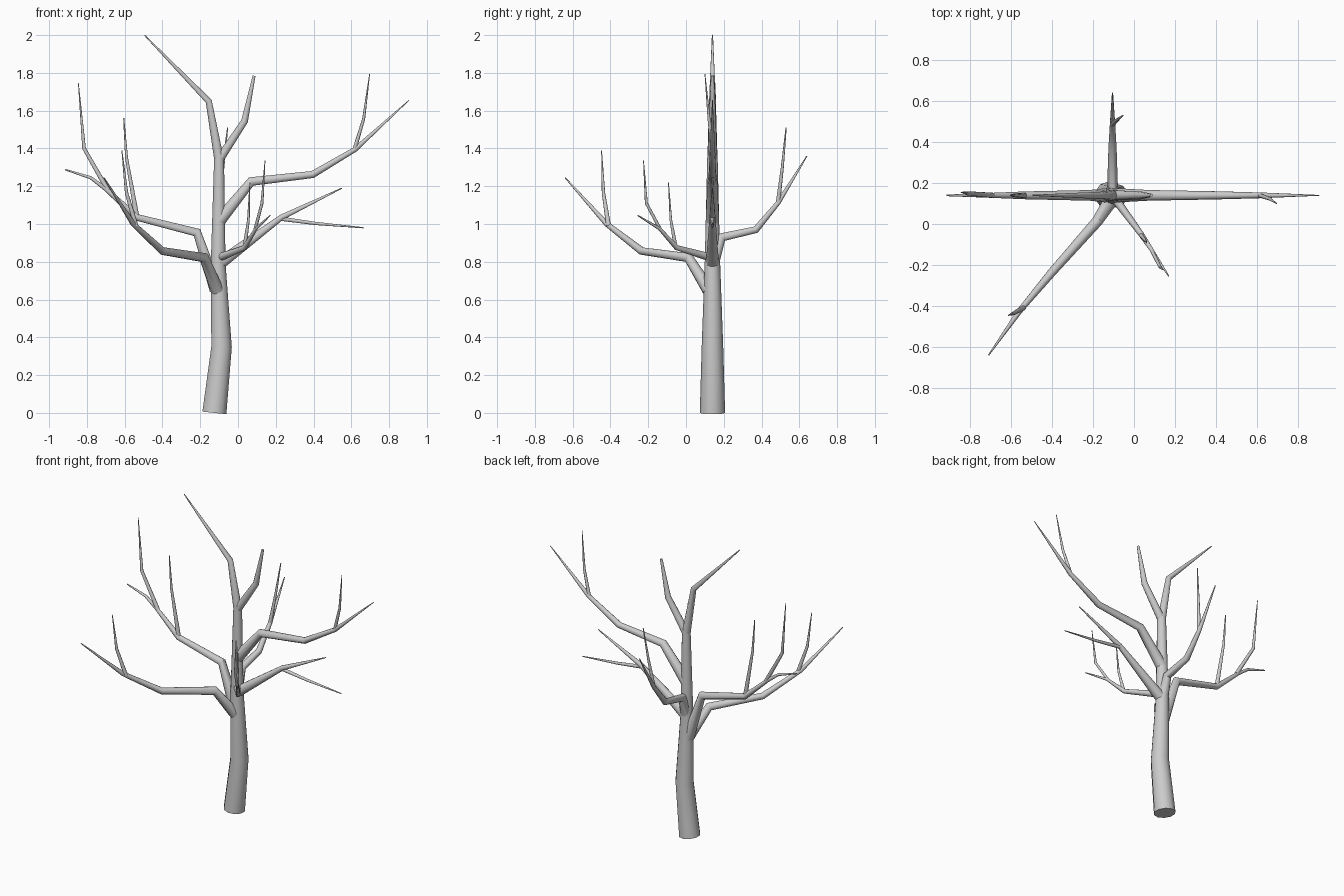
import bpy
from math import radians

Y = 0.14  # plane of the trunk and side limbs


def limb(name, pts):
    """Tapered tube through (x, y, z, radius) points."""
    cu = bpy.data.curves.new(name, 'CURVE')
    cu.dimensions = '3D'
    cu.bevel_depth = 1.0
    cu.bevel_resolution = 3
    cu.use_fill_caps = True
    sp = cu.splines.new('POLY')
    sp.points.add(len(pts) - 1)
    for p, (x, y, z, r) in zip(sp.points, pts):
        p.co = (x, y, z, 1)
        p.radius = r
    ob = bpy.data.objects.new(name, cu)
    bpy.context.collection.objects.link(ob)
    bpy.ops.object.select_all(action='DESELECT')
    ob.select_set(True)
    bpy.context.view_layer.objects.active = ob
    bpy.ops.object.convert(target='MESH')
    bpy.ops.object.shade_smooth_by_angle(angle=radians(40))


# Trunk and crown fork
limb("trunk", [(-.125, Y, 0, .067), (-.087, Y, .35, .057), (-.105, Y, .79, .041),
               (-.10, Y, 1.37, .027)])
limb("crown_left", [(-.10, Y, 1.34, .027), (-.155, Y, 1.65, .018), (-.495, Y, 2.0, .003)])
limb("crown_right", [(-.10, Y, 1.34, .025), (.035, Y, 1.545, .019), (.085, Y, 1.785, .008)])

# Upper right limb
limb("right_upper_limb", [(-.105, Y, 1.01, .036), (.07, Y, 1.225, .026), (.395, Y, 1.262, .020),
                          (.62, Y, 1.395, .014), (.905, Y, 1.655, .002)])
limb("right_upper_twig", [(.615, Y, 1.39, .011), (.665, .122, 1.555, .008), (.697, .10, 1.795, .002)])

# Lower right limb
limb("right_lower_limb", [(-.105, Y, .785, .035), (.23, Y, 1.035, .016), (.55, Y, 1.19, .003)])
limb("right_lower_twig", [(.21, Y, 1.03, .012), (.41, Y, 1.003, .009), (.665, Y, .98, .003)])

# Left limb
limb("left_limb", [(-.115, Y, .65, .037), (-.217, Y, .955, .026), (-.535, Y, 1.035, .019),
                   (-.70, Y, 1.185, .012), (-.78, Y, 1.245, .009), (-.915, Y, 1.288, .004)])
limb("left_outer_twig", [(-.69, Y, 1.18, .013), (-.815, .15, 1.4, .010), (-.845, .155, 1.745, .002)])
limb("left_inner_twig", [(-.535, Y, 1.035, .014), (-.59, Y, 1.35, .008), (-.605, Y, 1.56, .003)])

# Front left limb
limb("front_left_limb", [(-.11, .12, .65, .035), (-.18, .013, .822, .027), (-.40, -.235, .857, .021),
                         (-.555, -.42, 1.0, .014), (-.71, -.64, 1.245, .003)])
limb("front_left_twig", [(-.54, -.41, .99, .013), (-.59, -.437, 1.165, .009), (-.615, -.447, 1.39, .002)])

# Front right limb
limb("front_right_limb", [(-.105, Y, .82, .022), (.035, -.05, .875, .014), (.095, -.14, .975, .009),
                          (.17, -.255, 1.045, .003)])
limb("front_right_inner_twig", [(.035, -.055, .88, .011), (.055, -.08, 1.02, .007), (.063, -.093, 1.22, .002)])
limb("front_right_outer_twig", [(.09, -.135, .97, .009), (.127, -.21, 1.11, .008), (.143, -.225, 1.335, .002)])

# Back limb
limb("back_limb", [(-.105, .145, .80, .034), (-.105, .19, .93, .026), (-.105, .37, .97, .020),
                   (-.105, .49, 1.115, .013), (-.105, .64, 1.36, .003)])
limb("back_twig", [(-.105, .487, 1.11, .012), (-.08, .51, 1.3, .008), (-.055, .53, 1.51, .003)])
